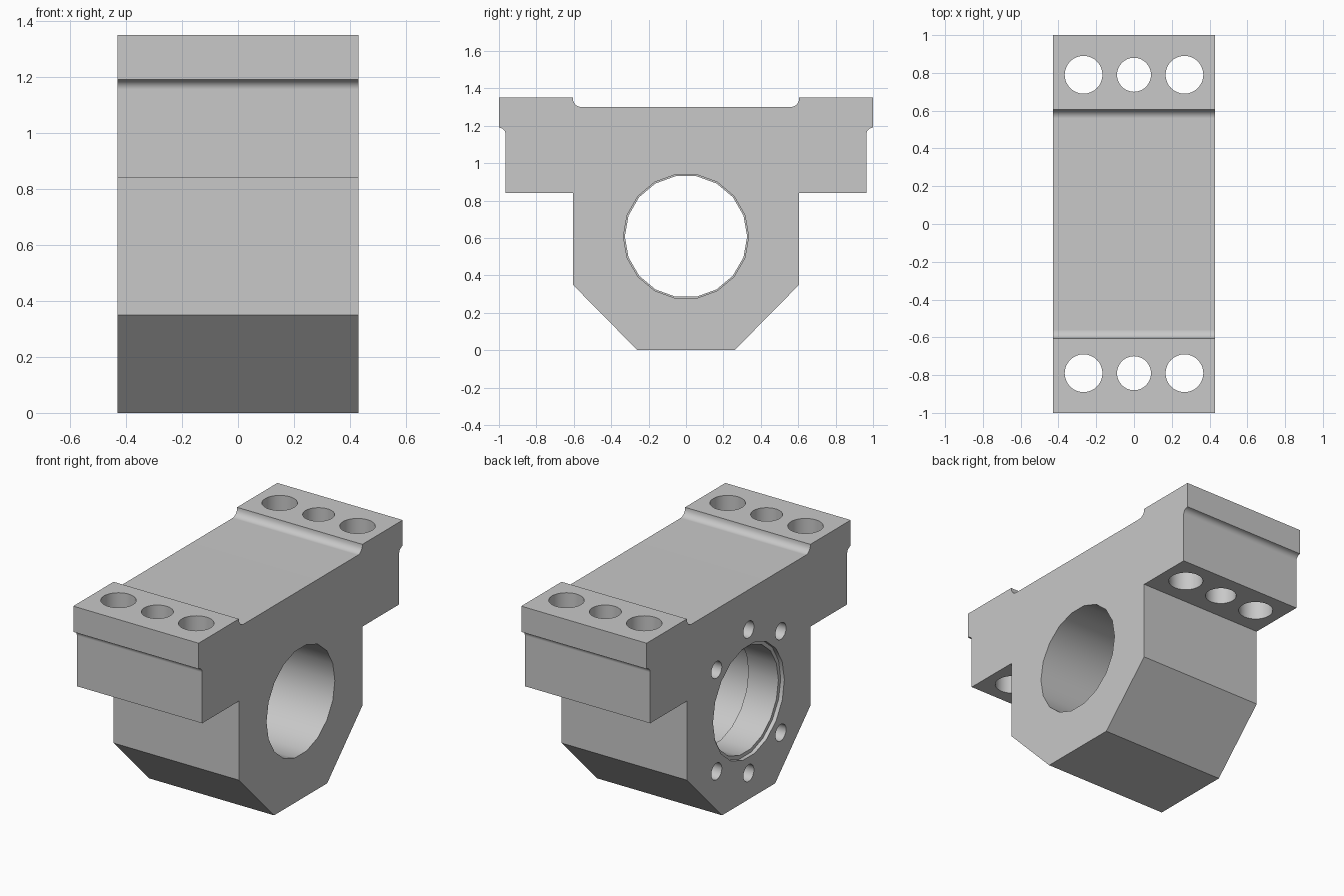
import bpy, bmesh, math
from mathutils import Matrix, Vector

if "Cube" in bpy.data.objects:
    bpy.data.objects.remove(bpy.data.objects["Cube"])

HALF_X = 0.43      # half width of the block
BORE_Z = 0.608     # height of the main bore axis

grey = bpy.data.materials.new("machined_grey")
grey.diffuse_color = (0.58, 0.58, 0.58, 1)
grey.use_nodes = True
grey.node_tree.nodes["Principled BSDF"].inputs["Base Color"].default_value = grey.diffuse_color


def to_object(name, bm):
    bmesh.ops.recalc_face_normals(bm, faces=bm.faces[:])
    mesh = bpy.data.meshes.new(name)
    bm.to_mesh(mesh)
    bm.free()
    mesh.materials.append(grey)
    obj = bpy.data.objects.new(name, mesh)
    bpy.context.collection.objects.link(obj)
    return obj


def arc(cy, cz, r, a0, a1, steps=5):
    angles = [math.radians(a0 + (a1 - a0) * i / steps) for i in range(steps + 1)]
    return [(cy + r * math.cos(a), cz + r * math.sin(a)) for a in angles]


def lathe(name, stations, sides, matrix):
    """Solid of revolution about local z from (height, radius) stations."""
    bm = bmesh.new()
    rings = []
    for h, r in stations:
        rings.append([bm.verts.new(matrix @ Vector((
            r * math.cos(math.tau * i / sides),
            r * math.sin(math.tau * i / sides), h))) for i in range(sides)])
    for a, b in zip(rings, rings[1:]):
        for i in range(sides):
            j = (i + 1) % sides
            bm.faces.new((a[i], a[j], b[j], b[i]))
    bm.faces.new(rings[0])
    bm.faces.new(rings[-1])
    return to_object(name, bm)


# Block: mirrored cross-section with filleted steps, extruded along x
half = [(0.26, 0), (0.605, 0.35), (0.605, 0.84), (0.965, 0.84)]
half += arc(1.0, 1.155, 0.035, 180, 90)
half += [(1.0, 1.35)]
half += arc(0.56, 1.345, 0.045, 0, -90)
half.insert(len(half) - 6, (0.605, 1.35))
outline = half + [(-y, z) for y, z in reversed(half)]
bm = bmesh.new()
face = bm.faces.new([bm.verts.new((-HALF_X, y, z)) for y, z in outline])
ext = bmesh.ops.extrude_face_region(bm, geom=[face])
bmesh.ops.translate(bm, vec=(2 * HALF_X, 0, 0),
                    verts=[v for v in ext["geom"] if isinstance(v, bmesh.types.BMVert)])
block = to_object("bearing_block", bm)

# Main bore: chamfered mouth and a tighter seat on the left side
along_x = Matrix(((0, 0, 1, 0), (1, 0, 0, 0), (0, 1, 0, 0), (0, 0, 0, 1)))
cutters = [lathe("bore_cutter",
                 [(-0.5, 0.35), (-0.405, 0.35), (-0.405, 0.327), (-0.2, 0.327),
                  (-0.2, 0.335), (0.5, 0.335)],
                 18, Matrix.Translation((0, 0, BORE_Z)) @ along_x)]

# Six blind screw holes around the bore on the left side
for deg in (45, 90, 135, 225, 270, 315):
    a = math.radians(deg)
    place = Matrix.Translation((0, 0.445 * math.cos(a), BORE_Z + 0.445 * math.sin(a)))
    cutters.append(lathe("screw_hole_cutter", [(-0.5, 0.052), (-0.23, 0.052)],
                         18, place @ along_x))

# Vertical mounting holes through both shoulders
for y in (-0.79, 0.79):
    for x, r in ((-0.267, 0.1), (0, 0.09), (0.267, 0.1)):
        cutters.append(lathe("mounting_hole_cutter", [(0.7, r), (1.5, r)],
                             32, Matrix.Translation((x, y, 0))))

# Cut everything, then remove the cutters
bpy.context.view_layer.objects.active = block
block.select_set(True)
for cutter in cutters:
    cutter.hide_render = True
    mod = block.modifiers.new("cut", "BOOLEAN")
    mod.operation = "DIFFERENCE"
    mod.solver = "EXACT"
    mod.object = cutter
    bpy.ops.object.modifier_apply(modifier=mod.name)
    bpy.data.objects.remove(cutter)

# Smooth curved walls, crisp edges, true flats
bpy.ops.object.shade_smooth_by_angle(angle=math.radians(30))
weighted = block.modifiers.new("flat_faces", "WEIGHTED_NORMAL")
weighted.keep_sharp = True
